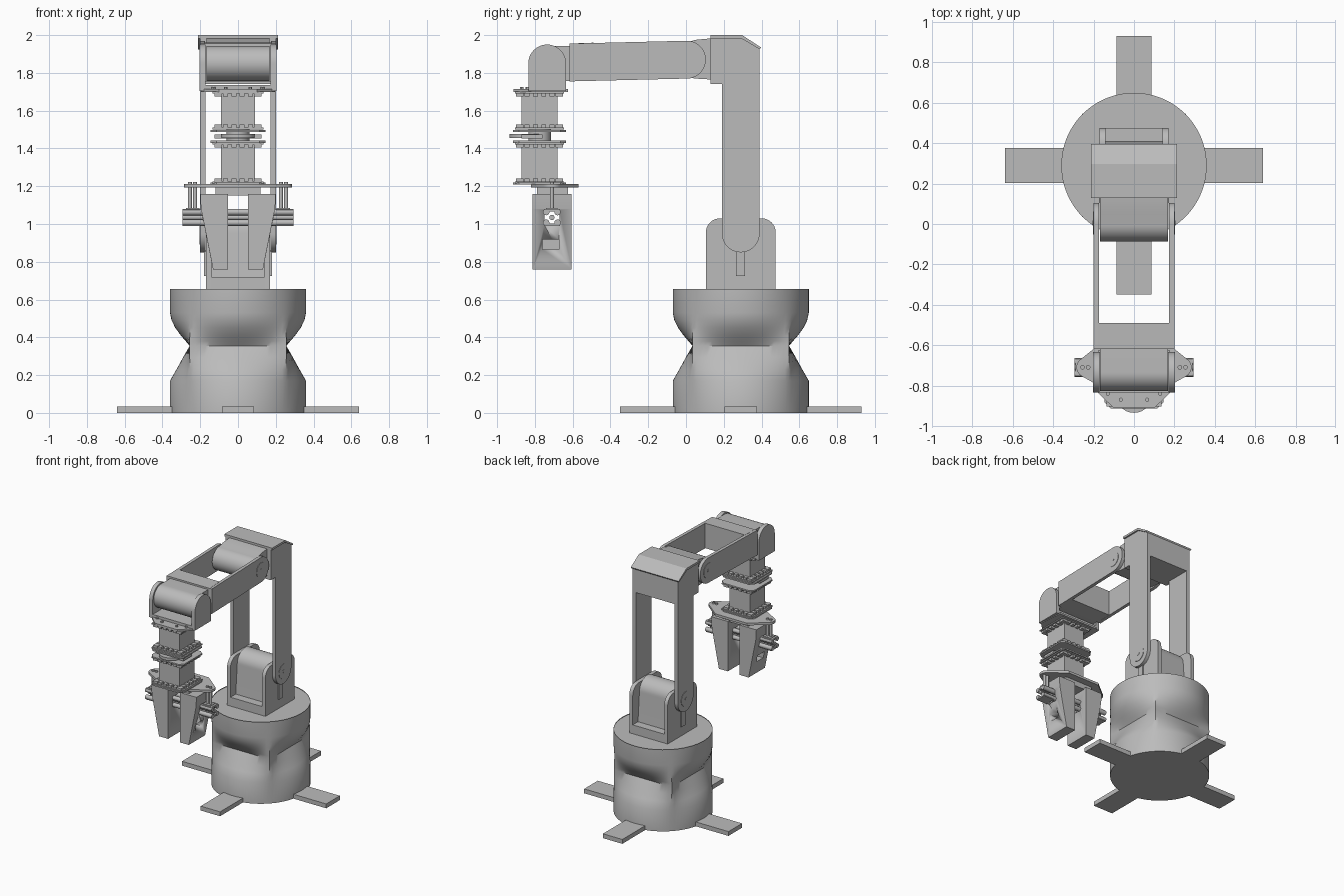
import bpy, bmesh, math
from mathutils import Vector, Matrix

old = bpy.data.objects.get("Cube")
if old:
    bpy.data.objects.remove(old, do_unlink=True)

grey = bpy.data.materials.new("machine grey")
grey.use_nodes = True
grey.diffuse_color = (0.5, 0.5, 0.5, 1)
grey.node_tree.nodes["Principled BSDF"].inputs["Base Color"].default_value = (0.5, 0.5, 0.5, 1)


def finish(name, bm):
    bmesh.ops.recalc_face_normals(bm, faces=bm.faces)
    me = bpy.data.meshes.new(name)
    bm.to_mesh(me)
    bm.free()
    me.materials.append(grey)
    ob = bpy.data.objects.new(name, me)
    bpy.context.collection.objects.link(ob)
    bpy.ops.object.select_all(action='DESELECT')
    ob.select_set(True)
    bpy.context.view_layer.objects.active = ob
    bpy.ops.object.shade_smooth_by_angle(angle=math.radians(30))
    return ob


def add_box(bm, x, y, z):
    mid = [(a + b) / 2 for a, b in (x, y, z)]
    size = [b - a for a, b in (x, y, z)]
    m = Matrix.Translation(mid) @ Matrix.Diagonal((*size, 1))
    bmesh.ops.create_cube(bm, size=1, matrix=m)


def box(name, x, y, z):
    bm = bmesh.new()
    add_box(bm, x, y, z)
    return finish(name, bm)


def prism(name, pts, lo, hi, axis):
    """Extrude a 2D outline along one axis."""
    put = {'x': lambda p, d: (d, p[0], p[1]),
           'y': lambda p, d: (p[0], d, p[1]),
           'z': lambda p, d: (p[0], p[1], d)}[axis]
    bm = bmesh.new()
    face = bm.faces.new([bm.verts.new(put(p, lo)) for p in pts])
    ext = bmesh.ops.extrude_face_region(bm, geom=[face])
    move = Vector(put((0, 0), hi - lo))
    bmesh.ops.translate(bm, vec=move, verts=[v for v in ext['geom'] if isinstance(v, bmesh.types.BMVert)])
    return finish(name, bm)


def arc(c, r, a0, a1, n=24):
    return [(c[0] + r * math.cos(math.radians(a0 + (a1 - a0) * i / n)),
             c[1] + r * math.sin(math.radians(a0 + (a1 - a0) * i / n))) for i in range(n + 1)]


def disc(name, c, r, lo, hi, axis, n=48):
    return prism(name, arc(c, r, 0, 360 - 360 / n, n - 1), lo, hi, axis)


def pair(name, pts, inner, outer):
    """Matching side plates on the left and right."""
    prism("left_" + name, pts, inner, outer, 'x')
    prism("right_" + name, pts, -outer, -inner, 'x')


def hinge_caps(name, c, x):
    """Raised hub disc and centre pin on both sides of a joint."""
    for r, t, part in ((0.058, 0.003, "hub"), (0.012, 0.005, "pin")):
        pair(f"{name}_{part}", arc(c, r, 0, 350, 35), x, x + t)


# Base: cylinder pinched into a square waist
CY, R = 0.29, 0.36
levels = [(0, 0), (0.17, 0), (0.23, 0.33), (0.295, 0.67), (0.355, 1), (0.38, 0.8),
          (0.41, 0.55), (0.45, 0.27), (0.49, 0.08), (0.53, 0), (0.655, 0)]
bm = bmesh.new()
rings = []
for z, f in levels:
    ring = []
    for i in range(96):
        a = math.tau * i / 96
        c, s = math.cos(a), math.sin(a)
        r = R * (1 - f) + f * 0.256 / max(abs(c), abs(s))
        ring.append(bm.verts.new((r * c, CY + r * s, z)))
    rings.append(ring)
for low, high in zip(rings, rings[1:]):
    for i in range(96):
        j = (i + 1) % 96
        bm.faces.new((low[i], low[j], high[j], high[i]))
bm.faces.new(rings[0])
top = bm.faces.new(rings[-1])
bmesh.ops.inset_region(bm, faces=[top], thickness=0.018, depth=0)
bmesh.ops.translate(bm, vec=(0, 0, -0.006), verts=top.verts)
finish("base_body", bm)

# Cross feet
box("feet_sideways", (-0.64, 0.64), (CY - 0.086, CY + 0.086), (0, 0.035))
box("feet_lengthways", (-0.086, 0.086), (CY - 0.64, CY + 0.64), (0, 0.035))

# Shoulder bracket and drum
box("shoulder_floor", (-0.145, 0.145), (0.105, 0.475), (0.64, 0.72))
cheek = ([(0.105, 0.64), (0.475, 0.64)] + arc((0.4, 0.955), 0.075, 0, 90, 10)
         + arc((0.18, 0.955), 0.075, 90, 180, 10))
pair("shoulder_cheek", cheek, 0.14, 0.17)
drum = [(0.17, 0.7), (0.41, 0.7)] + arc((CY, 0.95), 0.1, 0, 180)
prism("shoulder_drum", drum, -0.14, 0.14, 'x')
for s in (-1, 1):
    box("shoulder_rib", sorted((s * 0.165, s * 0.18)), (0.265, 0.312), (0.725, 0.86))

# Tower legs, head and cap
leg = arc((CY, 0.95), 0.1, 180, 360) + [(0.39, 1.9), (0.19, 1.9)]
pair("tower_leg", leg, 0.172, 0.2)
hinge_caps("shoulder", (CY, 0.95), 0.2)
head = [(0.13, 1.74), (0.39, 1.74), (0.39, 1.93), (0.295, 1.985), (0.13, 1.985)]
prism("tower_head", head, -0.2, 0.2, 'x')
cap = [(0.13, 1.983), (0.292, 1.983), (0.39, 1.925), (0.397, 1.935), (0.297, 2.0), (0.13, 2.0)]
prism("tower_cap", cap, -0.212, 0.212, 'x')

# Elbow drum reaching forward from the head
elbow = arc((0.005, 1.87), 0.092, 90, 270) + [(0.05, 1.77), (0.135, 1.765), (0.135, 1.983), (0.05, 1.975)]
prism("elbow_drum", elbow, -0.168, 0.168, 'x')

# Forearm frame
rail = arc((0.005, 1.87), 0.1, -88, 92) + [(-0.618, 1.955), (-0.618, 1.755)]
pair("forearm_rail", rail, 0.174, 0.2)
beam = [(-0.618, 1.755), (-0.49, 1.76), (-0.49, 1.96), (-0.618, 1.955)]
prism("forearm_beam", beam, -0.18, 0.18, 'x')
hinge_caps("elbow", (0.005, 1.87), 0.2)

# Wrist joint
WC = (-0.735, 1.85)
wrist = arc(WC, 0.092, 90, 270) + [(-0.6, 1.758), (-0.6, 1.942)]
prism("wrist_drum", wrist, -0.168, 0.168, 'x')
pair("wrist_cheek", [(-0.835, 1.705), (-0.635, 1.705)] + arc(WC, 0.1, 0, 180), 0.172, 0.203)
box("wrist_floor", (-0.18, 0.18), (-0.835, -0.635), (1.705, 1.735))
flange = [(-0.175, -0.625), (0.175, -0.625), (0.195, -0.82), (0.1, -0.912), (-0.1, -0.912), (-0.195, -0.82)]
prism("wrist_flange", flange, 1.7, 1.714, 'z')
for s in (-1, 1):
    for x, y in ((0.065, -0.87), (0.13, -0.84)):
        disc("flange_bolt", (s * x, y), 0.01, 1.71, 1.724, 'z', 12)

# Two stacked wrist motors with bolted end collars
MY = -0.775


def motor(name, z0, z1):
    bm = bmesh.new()
    add_box(bm, (-0.09, 0.09), (MY - 0.095, MY + 0.095), (z0, z1))
    for z, d in ((z0, 1), (z1, -1)):
        add_box(bm, (-0.135, 0.135), (MY - 0.13, MY + 0.13), sorted((z, z + d * 0.01)))
        for i in range(6):
            t = -0.11 + i * 0.044
            for s in (-1, 1):
                side = sorted((s * 0.085, s * 0.125))
                bump = (t - 0.013, t + 0.013)
                add_box(bm, side, (MY + bump[0], MY + bump[1]), sorted((z, z + d * 0.027)))
                add_box(bm, bump, (MY + side[0], MY + side[1]), sorted((z, z + d * 0.027)))
    finish(name, bm)


motor("upper_motor", 1.5, 1.702)
motor("lower_motor", 1.215, 1.432)


def chamfered(hx, hy, c):
    return [(sx * x, MY + sy * y) for sx, sy, pts in
            ((1, 1, ((hx, hy - c), (hx - c, hy))), (-1, 1, ((hx - c, hy), (hx, hy - c))),
             (-1, -1, ((hx, hy - c), (hx - c, hy))), (1, -1, ((hx - c, hy), (hx, hy - c))))
            for x, y in pts]


for z in (1.487, 1.43, 1.21):
    prism("motor_plate", chamfered(0.145, 0.14, 0.03), z, z + 0.011, 'z')
disc("swivel_disc", (0, -0.845), 0.09, 1.455, 1.476, 'z')
box("swivel_block", (-0.125, 0.125), (-0.87, -0.76), (1.453, 1.474))
disc("swivel_core", (0, MY), 0.06, 1.43, 1.5, 'z', 32)

# Gripper mounting plate and hangers
GY = -0.71
plate = []
for sx in (1, -1):
    plate += [(sx * 0.14, -0.57)] if sx < 0 else []
    tip = arc((sx * 0.235, GY), 0.05, -60 if sx > 0 else 120, 60 if sx > 0 else 240, 10)
    plate += ([(0.14, -0.82)] + tip + [(0.14, -0.57)]) if sx > 0 else tip + [(-0.14, -0.82)]
prism("gripper_plate", plate, 1.193, 1.212, 'z')
box("gripper_neck", (-0.12, 0.12), (-0.79, -0.625), (1.15, 1.195))
for s in (-1, 1):
    for x in (0.227, 0.255):
        disc("hanger_rod", (s * x, GY), 0.011, 1.07, 1.222, 'z', 16)
    box("hanger_foot", sorted((s * 0.205, s * 0.275)), (GY - 0.03, GY + 0.03), (1.07, 1.085))

# Cross slide made of parallel rods
SZ = 1.035
for dy in (-0.03, 0.03):
    for dz in (-0.028, 0.028):
        disc("slide_rod", (GY + dy, SZ + dz), 0.017, -0.295, 0.295, 'x', 16)
disc("slide_screw", (GY, SZ), 0.014, -0.295, 0.295, 'x', 16)
for s in (-1, 1):
    for lo, hi in ((SZ - 0.045, SZ - 0.032), (SZ + 0.032, SZ + 0.045)):
        box("slide_end", sorted((s * 0.2, s * 0.29)), (GY - 0.042, GY + 0.042), (lo, hi))

# Tapered gripper fingers with a slide opening and a side window
for s, side in ((1, "left"), (-1, "right")):
    outline = [(s * x, z) for x, z in ((0.052, 1.16), (0.2, 1.16), (0.196, 1.08), (0.132, 0.76), (0.052, 0.76))]
    finger = prism(side + "_finger", outline, -0.812, -0.605, 'y')
    cutters = (box("slide_cutter", sorted((s * 0.02, s * 0.24)), (GY - 0.04, GY + 0.04), (SZ - 0.04, SZ + 0.04)),
               box("window_cutter", sorted((s * 0.1, s * 0.25)), (-0.76, -0.673), (0.865, 0.918)))
    for cutter in cutters:
        mod = finger.modifiers.new("opening", 'BOOLEAN')
        mod.operation = 'DIFFERENCE'
        mod.object = cutter
        mod.solver = 'EXACT'
        cutter.hide_render = True
        cutter.hide_viewport = True
